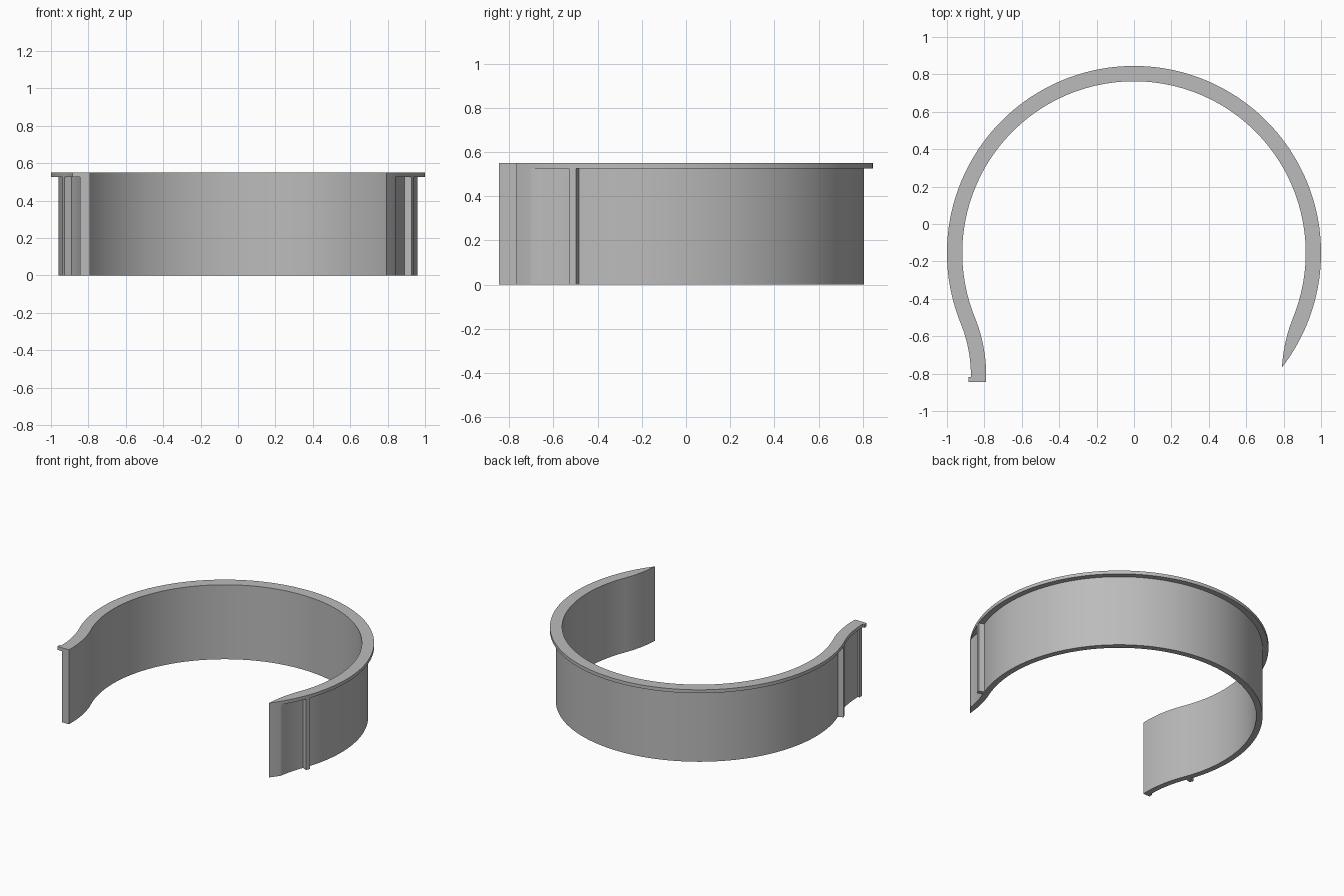
import bpy, bmesh
from math import sin, cos, acos, radians, sqrt, pi
from mathutils import Vector, Matrix

if "Cube" in bpy.data.objects:
    bpy.data.objects.remove(bpy.data.objects["Cube"], do_unlink=True)

# Main dimensions
CENTRE = Vector((0, -0.155))
INNER, WALL, RIM = 0.918, 0.96, 1.0
TAIL_R, TURN = 0.84, radians(22)      # reversed curve of each tail
HEIGHT, RIM_Z = 0.55, 0.525
END_Y, LIP_Y, LIP = -0.845, -0.818, 0.013

grey = bpy.data.materials.new("plain_grey")
grey.use_nodes = True
colour = (0.5, 0.5, 0.5, 1)
grey.diffuse_color = colour
grey.node_tree.nodes["Principled BSDF"].inputs["Base Color"].default_value = colour


def direction(angle):
    return Vector((cos(angle), sin(angle)))


def finish(bm, name):
    bmesh.ops.recalc_face_normals(bm, faces=bm.faces)
    mesh = bpy.data.meshes.new(name)
    bm.to_mesh(mesh)
    bm.free()
    obj = bpy.data.objects.new(name, mesh)
    bpy.context.collection.objects.link(obj)
    mesh.materials.append(grey)
    return obj


def tail(bend, steps):
    """Inner points and outward normals of the right tail, from the ring out."""
    pivot = CENTRE + direction(-TURN) * (INNER + TAIL_R)
    normals = [direction(-TURN + bend * i / steps) for i in range(1, steps + 1)]
    return [(pivot - n * TAIL_R, n) for n in normals]


def to_rim(p, n):
    """Distance along n from p to the outer rim circle."""
    q = p - CENTRE
    b = q.dot(n)
    return -b + sqrt(max(0, b * b - q.dot(q) + RIM * RIM))


# Stations along the band: inner point, normal, wall offset, rim offset
wall_t, rim_t = WALL - INNER, RIM - INNER
stations = []
steps = 112
for i in range(steps + 1):
    n = direction(-TURN + (pi + 2 * TURN) * i / steps)
    stations.append((CENTRE + n * INNER, n, wall_t, rim_t))

# Pointed right tail, trimmed by the rim circle
d = INNER + TAIL_R
tip = acos((d * d + TAIL_R ** 2 - RIM ** 2) / (2 * d * TAIL_R))
for p, n in tail(tip, 28):
    s = to_rim(p, n)
    stations.insert(0, (p, n, min(wall_t, s), min(rim_t, s)))

# Blunt left tail with a small lip at its end
for p, n in tail(TURN, 20):
    flip = Vector((-1, 1))
    stations.append((p * flip, n * flip, wall_t, rim_t))
end_x = stations[-1][0].x
for y, extra in ((LIP_Y, 0), (LIP_Y, LIP), (END_Y, LIP)):
    stations.append((Vector((end_x, y)), Vector((-1, 0)), wall_t + extra, rim_t + extra))

# Band with overhanging rim, swept as one section
bm = bmesh.new()
rings = []
for p, n, w, r in stations:
    section = ((0, 0), (0, HEIGHT), (r, HEIGHT), (r, RIM_Z), (w, RIM_Z), (w, 0))
    rings.append([bm.verts.new((*(p + n * off), z)) for off, z in section])
for a, b in zip(rings, rings[1:]):
    for i in range(len(a)):
        j = (i + 1) % len(a)
        bm.faces.new((a[i], a[j], b[j], b[i]))
bm.faces.new(rings[0])
bm.faces.new(rings[-1])
bmesh.ops.remove_doubles(bm, verts=bm.verts, dist=0.0002)
bmesh.ops.dissolve_degenerate(bm, edges=bm.edges, dist=0.0001)
band = finish(bm, "band")
bpy.context.view_layer.objects.active = band
band.select_set(True)
bpy.ops.object.shade_smooth_by_angle(angle=radians(30))

# Upright rib under the rim on each side
for name, angle in (("left_rib", -radians(21)), ("right_rib", pi + radians(21))):
    bm = bmesh.new()
    bmesh.ops.create_cube(bm, size=1)
    depth = RIM - WALL + 0.01
    bmesh.ops.scale(bm, vec=(depth, 0.032, RIM_Z), verts=bm.verts)
    centre = CENTRE + direction(angle) * (RIM - 0.001 - depth / 2)
    place = Matrix.Translation((*centre, RIM_Z / 2)) @ Matrix.Rotation(angle, 4, "Z")
    bmesh.ops.transform(bm, matrix=place, verts=bm.verts)
    finish(bm, name)
